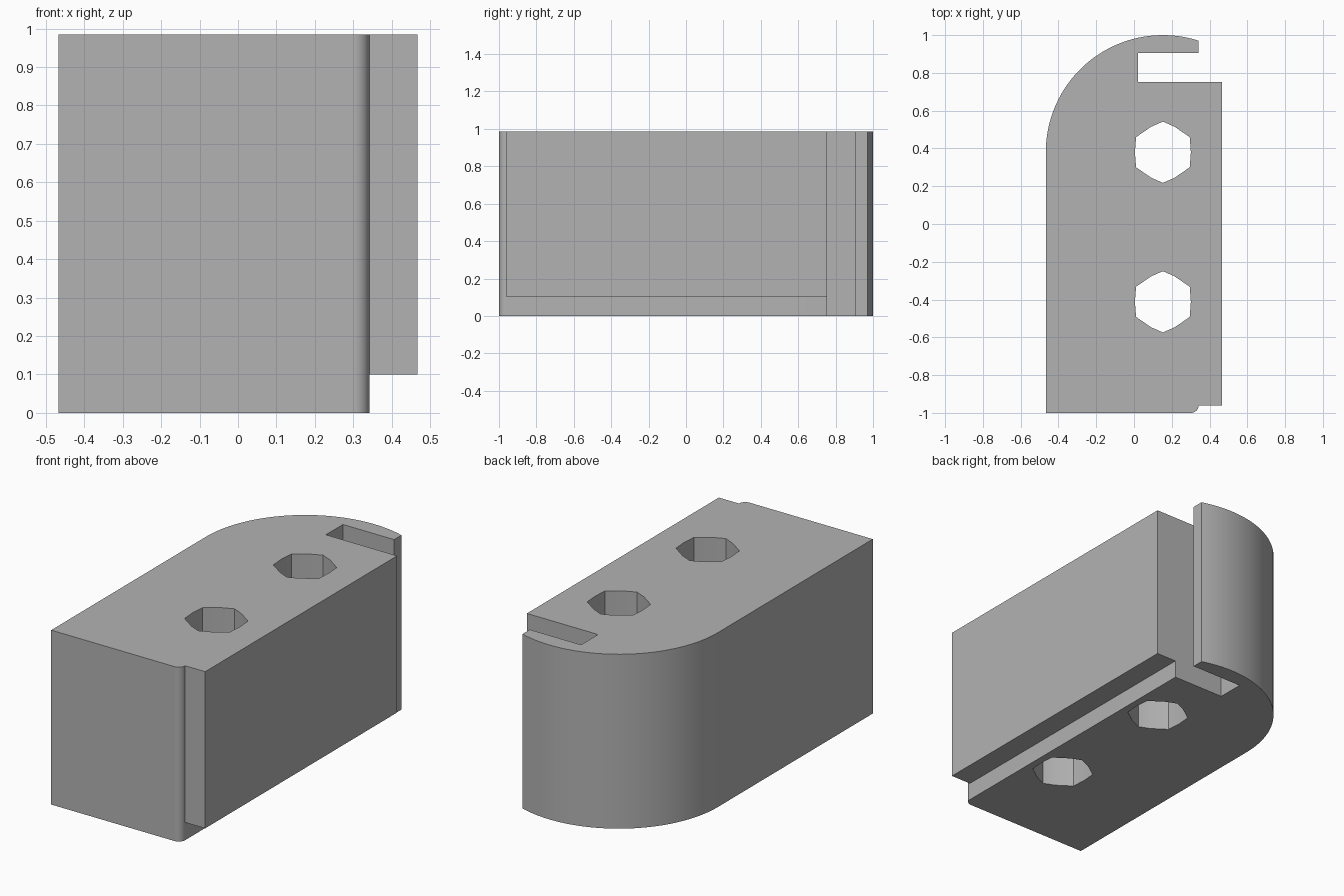
import bpy, bmesh
from math import sin, cos, asin, acos, pi, radians

cube = bpy.data.objects.get("Cube")
if cube:
    bpy.data.objects.remove(cube, do_unlink=True)

HEIGHT = 0.985
EDGE = 0.342                 # plane of the lip end and of the undercut
CX, CY, R = 0.153, 0.38, 0.62    # rounded end

grey = bpy.data.materials.new("plain grey")
grey.use_nodes = True
colour = (0.45, 0.45, 0.45, 1)
grey.diffuse_color = colour
grey.node_tree.nodes["Principled BSDF"].inputs["Base Color"].default_value = colour


def arc(cx, cy, r, start, end, steps):
    return [(cx + r * cos(start + (end - start) * i / steps),
             cy + r * sin(start + (end - start) * i / steps)) for i in range(steps + 1)]


def prism(name, outline, z0, z1):
    """Extrude a flat outline from z0 to z1."""
    bm = bmesh.new()
    base = bm.faces.new([bm.verts.new((x, y, z0)) for x, y in outline])
    top = bmesh.ops.extrude_face_region(bm, geom=[base])["geom"]
    bmesh.ops.translate(bm, vec=(0, 0, z1 - z0),
                        verts=[v for v in top if isinstance(v, bmesh.types.BMVert)])
    bmesh.ops.recalc_face_normals(bm, faces=bm.faces)
    mesh = bpy.data.meshes.new(name)
    bm.to_mesh(mesh)
    bm.free()
    mesh.materials.append(grey)
    obj = bpy.data.objects.new(name, mesh)
    bpy.context.collection.objects.link(obj)
    return obj


def cut(target, cutter):
    mod = target.modifiers.new("cut", "BOOLEAN")
    mod.operation, mod.solver, mod.object = "DIFFERENCE", "EXACT", cutter
    bpy.context.view_layer.objects.active = target
    bpy.ops.object.modifier_apply(modifier=mod.name)
    bpy.data.objects.remove(cutter, do_unlink=True)


# Block outline: rounded back end, slot behind the lip, side flange, small front fillet
outline = [(-0.467, -1)]
outline += arc(CX, CY, R, pi, acos((EDGE - CX) / R), 40)
outline += [(EDGE, 0.905), (0.022, 0.905), (0.022, 0.753), (0.467, 0.753), (0.467, -0.96)]
outline += arc(EDGE - 0.04, -0.96, 0.04, 0, -pi / 2, 10)
block = prism("slotted_block", outline, 0, HEIGHT)

# Undercut below the side flange
cut(block, prism("undercut", [(EDGE, -1.1), (0.6, -1.1), (0.6, 0.8), (EDGE, 0.8)], -0.1, 0.1))

# Two faceted through holes, each built from one mirrored quarter
quarter = [(0.148, 0), (0.142, 0.08), (0.062, 0.135), (0, 0.162)]
half = quarter + [(-x, y) for x, y in quarter[-2::-1]]
hole = half + [(x, -y) for x, y in half[-2:0:-1]]
for y in (CY, -0.412):
    cut(block, prism("hole", [(CX + dx, y + dy) for dx, dy in hole], -0.1, HEIGHT + 0.1))

bpy.ops.object.select_all(action="DESELECT")
block.select_set(True)
bpy.context.view_layer.objects.active = block
bpy.ops.object.shade_smooth_by_angle(angle=radians(28))
